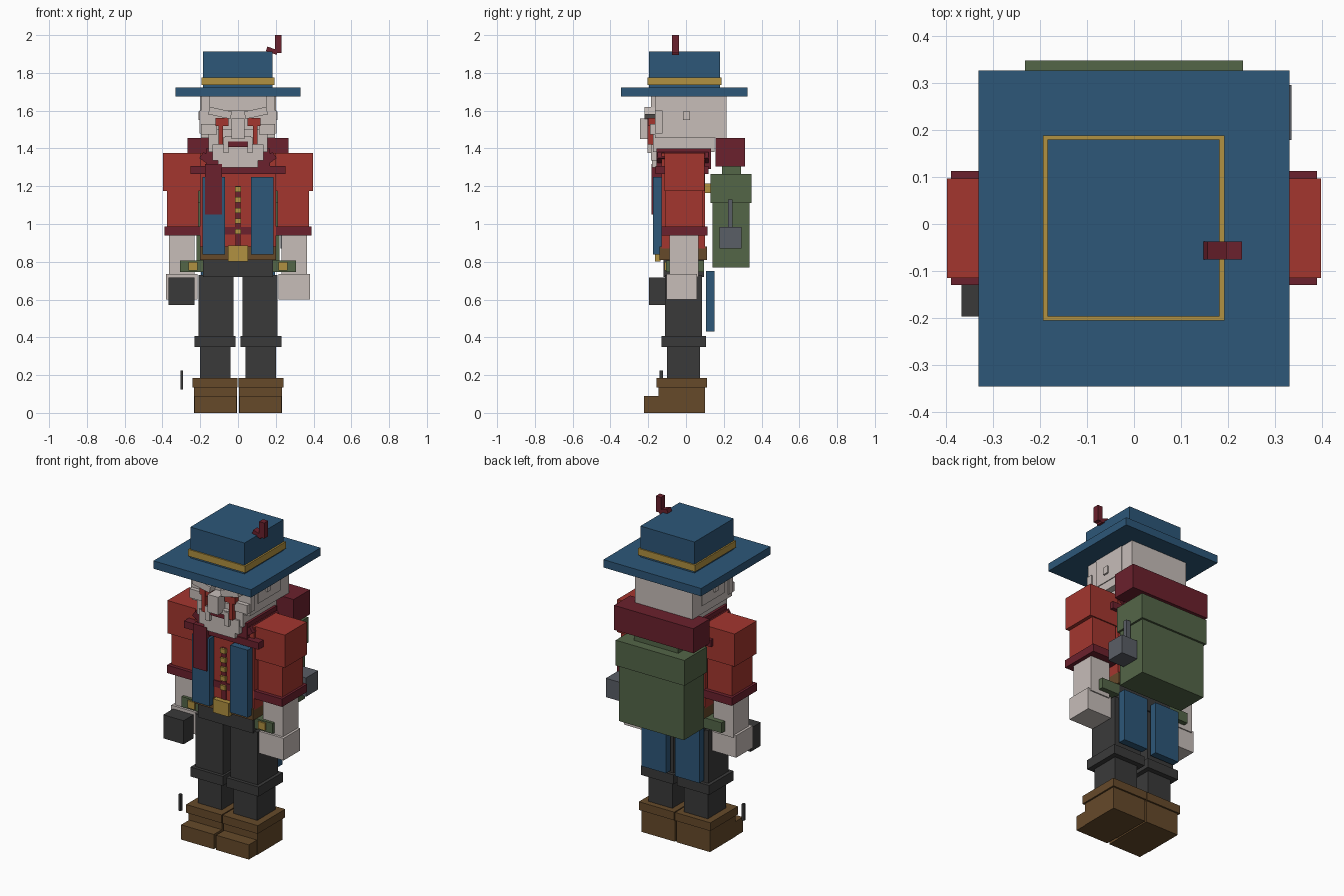
import bpy, math
from mathutils import Matrix, Vector


def mat(name, r, g, b):
    m = bpy.data.materials.new(name)
    m.diffuse_color = (r, g, b, 1)
    return m


BLUE = mat("blue cloth", .026, .095, .19)
RED = mat("red cloth", .37, .037, .028)
WINE = mat("dark red cloth", .147, .015, .026)
GOLD = mat("gold", .44, .285, .052)
SKIN = mat("pale skin", .57, .51, .485)
GREEN = mat("green canvas", .088, .132, .064)
DARK = mat("charcoal", .042, .042, .042)
BROWN = mat("brown leather", .132, .068, .023)
GREY = mat("grey metal", .102, .112, .133)


def box(name, m, x, y, z, roll=0):
    """Box from (min, max) ranges, optionally rolled about the y axis."""
    c = Vector([(a + b) / 2 for a, b in (x, y, z)])
    h = [(b - a) / 2 for a, b in (x, y, z)]
    rot = Matrix.Rotation(math.radians(roll), 3, 'Y')
    vs = [c + rot @ Vector((i * h[0], j * h[1], k * h[2]))
          for i in (-1, 1) for j in (-1, 1) for k in (-1, 1)]
    fs = [(0, 1, 3, 2), (4, 6, 7, 5), (0, 4, 5, 1), (2, 3, 7, 6), (0, 2, 6, 4), (1, 5, 7, 3)]
    me = bpy.data.meshes.new(name)
    me.from_pydata(vs, [], fs)
    me.materials.append(m)
    ob = bpy.data.objects.new(name, me)
    bpy.context.collection.objects.link(ob)
    return ob


def pair(name, m, x, y, z, roll=0):
    """Mirrored pair of boxes, x given for the +x side."""
    box("left_" + name, m, x, y, z, roll)
    box("right_" + name, m, (-x[1], -x[0]), y, z, -roll)


# boots and legs
pair("boot", BROWN, (.005, .232), (-.145, .1), (0, .14))
pair("boot_toe", BROWN, (.008, .229), (-.222, -.14), (0, .09))
pair("boot_cuff", BROWN, (.003, .242), (-.155, .11), (.135, .185))
pair("shin", DARK, (.04, .2), (-.1, .075), (.18, .36))
pair("knee_band", DARK, (.012, .23), (-.13, .105), (.35, .408))
pair("thigh", DARK, (.025, .21), (-.11, .085), (.4, .73))
box("hips", DARK, (-.185, .185), (-.12, .095), (.72, .83))

# torso, belt and waistcoat panels
box("torso", RED, (-.2, .2), (-.13, .1), (.87, .1 + 1.275))
box("belt", BROWN, (-.2, .2), (-.14, .11), (.81, .88))
box("belt_buckle", GOLD, (-.053, .053), (-.165, -.135), (.802, .885))
pair("waistcoat_panel", BLUE, (.07, .188), (-.175, -.128), (.838, 1.25))
pair("coat_tail", BLUE, (.03, .195), (.105, .15), (.43, .75))
box("button_strip", WINE, (-.014, .014), (-.138, -.128), (.885, 1.2))
for i in range(5):
    z = .96 + i * .056
    box("button", GOLD, (-.017, .017), (-.15, -.13), (z - .014, z + .014))
pair("waist_seam", WINE, (0, .07), (-.136, -.129), (.945, .985))

# arms
pair("shoulder", RED, (.195, .397), (-.115, .097), (1.175, 1.375))
pair("sleeve", RED, (.21, .375), (-.108, .09), (.98, 1.18))
pair("sleeve_cuff", WINE, (.2, .389), (-.13, .113), (.94, .988))
pair("forearm", SKIN, (.23, .365), (-.087, .065), (.72, .95))
pair("hand", SKIN, (.215, .38), (-.102, .058), (.6, .735))

# hip pouches
pair("pouch", GREEN, (.18, .308), (-.105, .095), (.745, .808))
pair("pouch_clasp", GOLD, (.215, .262), (-.115, -.1), (.755, .8))

# held dark block and its loose stub
box("held_block", DARK, (-.367, -.23), (-.197, -.1), (.572, .716))
box("held_stub", DARK, (-.305, -.29), (-.14, -.123), (.125, .225))

# scarf
box("scarf_band", WINE, (-.252, .252), (-.162, .12), (1.265, 1.307))
box("scarf_collar", WINE, (-.17, .17), (-.155, .133), (1.29, 1.4))
box("scarf_tail", WINE, (-.176, -.085), (-.182, -.13), (1.05, 1.318))
pair("scarf_fold", WINE, (.13, .2), (-.15, .12), (1.325, 1.365), -35)

# backpack with bedroll and hanging pan
box("backpack", GREEN, (-.22, .22), (.14, .335), (.77, 1.12))
box("backpack_flap", GREEN, (-.232, .232), (.13, .347), (1.11, 1.265))
box("bedroll", WINE, (-.268, .268), (.155, .312), (1.305, 1.455))
box("backpack_frame", GREEN, (-.15, .15), (.19, .29), (1.26, 1.31))
pair("strap_buckle", GOLD, (.1, .19), (.095, .135), (1.165, 1.215))
box("pan", GREY, (.225, .335), (.178, .295), (.87, .985))
box("pan_handle", GREY, (.232, .262), (.222, .246), (.98, 1.13))

# head
box("skull", SKIN, (-.195, .195), (-.165, .215), (1.455, 1.68))
box("jaw", SKIN, (-.155, .155), (-.175, .15), (1.38, 1.5))
box("chin", SKIN, (-.135, .135), (-.185, .0), (1.335, 1.42))
box("chin_tip", SKIN, (-.105, .105), (-.18, -.05), (1.3, 1.345))
pair("temple", SKIN, (.18, .2), (-.09, .13), (1.505, 1.68))
pair("ear", SKIN, (.19, .21), (-.015, .02), (1.55, 1.595))
pair("cheek", SKIN, (.11, .195), (-.19, -.13), (1.475, 1.53))
pair("upper_cheek", SKIN, (.125, .203), (-.165, -.125), (1.48, 1.6))

# face details
box("nose", SKIN, (-.035, .035), (-.243, -.16), (1.45, 1.558))
box("forehead", SKIN, (-.15, .15), (-.185, -.15), (1.6, 1.675))
pair("brow", SKIN, (.035, .155), (-.22, -.15), (1.568, 1.608), -12)
pair("eye", RED, (.05, .12), (-.2, -.16), (1.52, 1.56))
pair("tear", RED, (.08, .104), (-.203, -.16), (1.42, 1.56))
pair("moustache", SKIN, (.05, .078), (-.205, -.16), (1.375, 1.46))
box("upper_lip", SKIN, (-.07, .07), (-.2, -.16), (1.437, 1.465))
box("mouth", WINE, (-.05, .05), (-.193, -.17), (1.408, 1.437))

# hat with band and feather
box("hat_brim", BLUE, (-.33, .33), (-.345, .326), (1.675, 1.723))
box("hat_crown", BLUE, (-.184, .182), (-.197, .18), (1.72, 1.912))
box("hat_band", GOLD, (-.193, .192), (-.205, .188), (1.735, 1.776))
box("feather_stem", WINE, (.15, .21), (-.075, -.037), (1.905, 1.93), 20)
box("feather", WINE, (.195, .23), (-.075, -.037), (1.905, 2.0))
